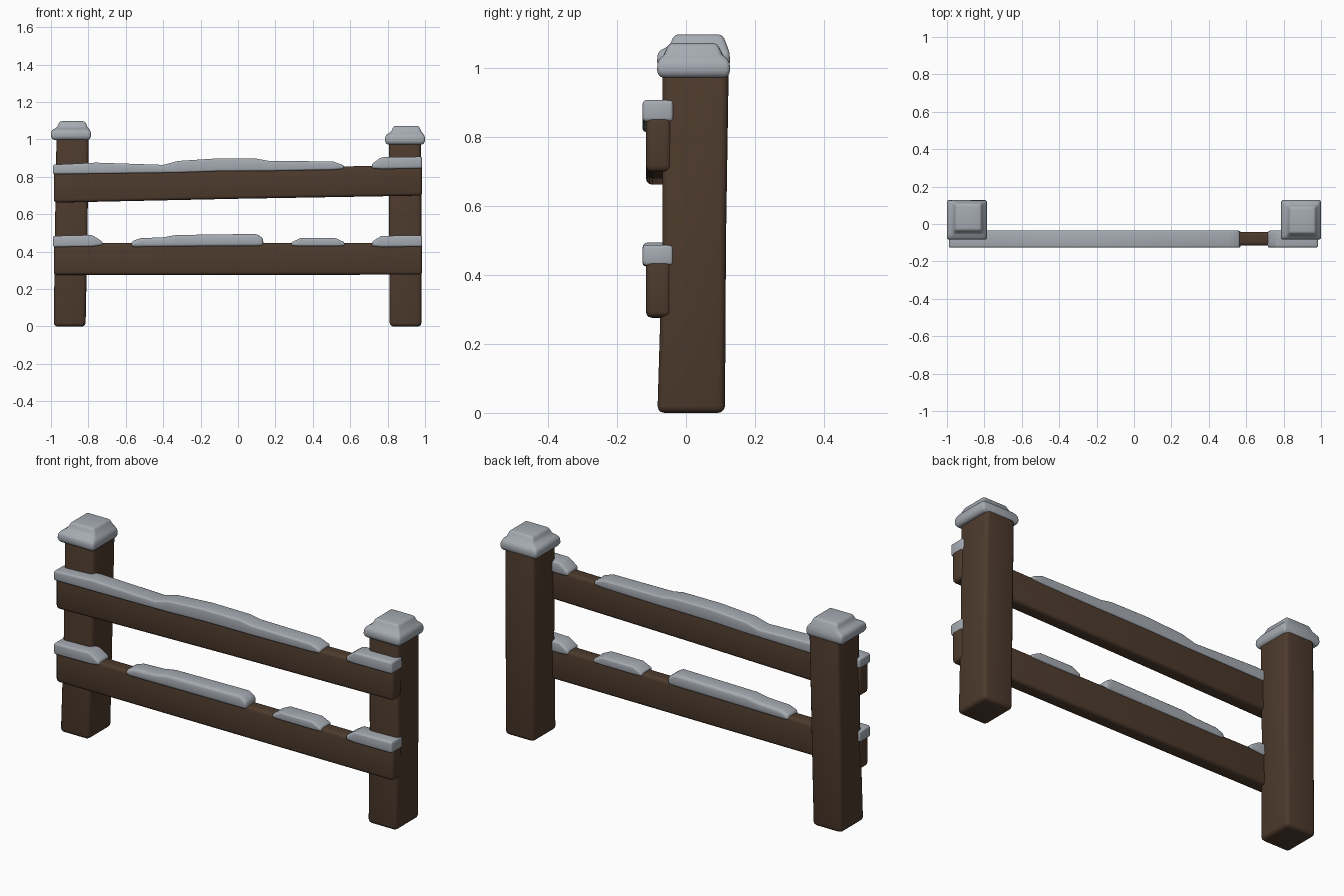
import bpy
import bmesh
import math

if "Cube" in bpy.data.objects:
    bpy.data.objects.remove(bpy.data.objects["Cube"], do_unlink=True)


def make_material(name, colour):
    mat = bpy.data.materials.new(name)
    mat.use_nodes = True
    mat.diffuse_color = colour
    mat.node_tree.nodes["Principled BSDF"].inputs["Base Color"].default_value = colour
    return mat


WOOD = make_material("dark brown wood", (0.075, 0.043, 0.026, 1))
SNOW = make_material("pale grey snow", (0.38, 0.41, 0.45, 1))


def loft(name, rings, mat, bevel):
    """Skin four-cornered rings, close the ends and round the hard edges."""
    bm = bmesh.new()
    loops = [[bm.verts.new(p) for p in ring] for ring in rings]
    for a, b in zip(loops, loops[1:]):
        for i in range(4):
            j = (i + 1) % 4
            bm.faces.new((a[i], a[j], b[j], b[i]))
    bm.faces.new(loops[0])
    bm.faces.new(loops[-1])
    bmesh.ops.recalc_face_normals(bm, faces=bm.faces)
    hard = [e for e in bm.edges if e.calc_face_angle(0) > math.radians(32)]
    bmesh.ops.bevel(bm, geom=hard, offset=bevel, segments=3, profile=0.5,
                    affect='EDGES', clamp_overlap=True)
    bmesh.ops.recalc_face_normals(bm, faces=bm.faces)
    mesh = bpy.data.meshes.new(name)
    bm.to_mesh(mesh)
    bm.free()
    mesh.materials.append(mat)
    obj = bpy.data.objects.new(name, mesh)
    bpy.context.collection.objects.link(obj)
    bpy.ops.object.select_all(action='DESELECT')
    obj.select_set(True)
    bpy.context.view_layer.objects.active = obj
    bpy.ops.object.shade_smooth_by_angle(angle=math.radians(45))
    return obj


def flat_ring(x, y, z, hx, hy):
    return [(x - hx, y - hy, z), (x + hx, y - hy, z),
            (x + hx, y + hy, z), (x - hx, y + hy, z)]


def side_ring(x, y0, y1, z0, z1):
    return [(x, y0, z0), (x, y1, z0), (x, y1, z1), (x, y0, z1)]


# Posts, leaning very slightly
def post(name, x_low, x_high, top):
    loft(name, [flat_ring(x_low, 0.015, 0, 0.085, 0.098),
                flat_ring((x_low + x_high) / 2, 0.024, 0.5, 0.087, 0.092),
                flat_ring(x_high, 0.028, top, 0.086, 0.096)], WOOD, 0.02)


post("right_post", -0.9, -0.884, 1.04)
post("left_post", 0.896, 0.892, 1.01)


# Stepped snow caps: a wide slab with a smaller offset mound
def snow_cap(name, x, z, mound_x, mound_y):
    loft(name, [flat_ring(x, 0.022, z, 0.1, 0.1),
                flat_ring(x, 0.022, z + 0.02, 0.107, 0.106),
                flat_ring(x, 0.022, z + 0.05, 0.105, 0.104),
                flat_ring(mound_x, mound_y, z + 0.068, 0.08, 0.083),
                flat_ring(mound_x, mound_y, z + 0.1, 0.068, 0.07)], SNOW, 0.012)


snow_cap("right_post_snow", -0.893, 0.998, -0.886, 0.036)
snow_cap("left_post_snow", 0.893, 0.973, 0.9, 0.021)


# Rails across the front of the posts
def rail(name, sections):
    loft(name, [side_ring(x, -0.116, -0.042, z0, z1) for x, z0, z1 in sections],
         WOOD, 0.017)


rail("upper_rail", [(-0.985, 0.662, 0.838), (0, 0.683, 0.848), (0.985, 0.7, 0.862)])
rail("lower_rail", [(-0.985, 0.276, 0.447), (0, 0.276, 0.445), (0.985, 0.277, 0.447)])


# Snow lying on the rails: (x, underside, top) along each drift
def drift(name, sections):
    loft(name, [side_ring(x, -0.126, -0.036, z0, z1) for x, z0, z1 in sections],
         SNOW, 0.02)


drift("upper_long_snow", [
    (-0.99, 0.815, 0.865), (-0.76, 0.817, 0.876), (-0.4, 0.822, 0.864),
    (-0.32, 0.823, 0.885), (-0.12, 0.83, 0.898), (0.1, 0.832, 0.897),
    (0.16, 0.832, 0.886), (0.51, 0.838, 0.882), (0.565, 0.843, 0.862)])
drift("upper_left_snow", [
    (0.715, 0.845, 0.868), (0.765, 0.842, 0.905), (0.985, 0.845, 0.908)])
drift("lower_right_snow", [
    (-0.99, 0.425, 0.484), (-0.78, 0.428, 0.489), (-0.725, 0.435, 0.455)])
drift("lower_middle_snow", [
    (-0.57, 0.425, 0.455), (-0.52, 0.425, 0.472), (-0.4, 0.426, 0.477),
    (-0.33, 0.427, 0.489), (0.1, 0.43, 0.495), (0.135, 0.432, 0.47)])
drift("lower_small_snow", [
    (0.285, 0.432, 0.45), (0.335, 0.43, 0.473),
    (0.52, 0.43, 0.473), (0.57, 0.432, 0.45)])
drift("lower_left_snow", [
    (0.715, 0.43, 0.452), (0.765, 0.425, 0.484), (0.985, 0.427, 0.488)])
